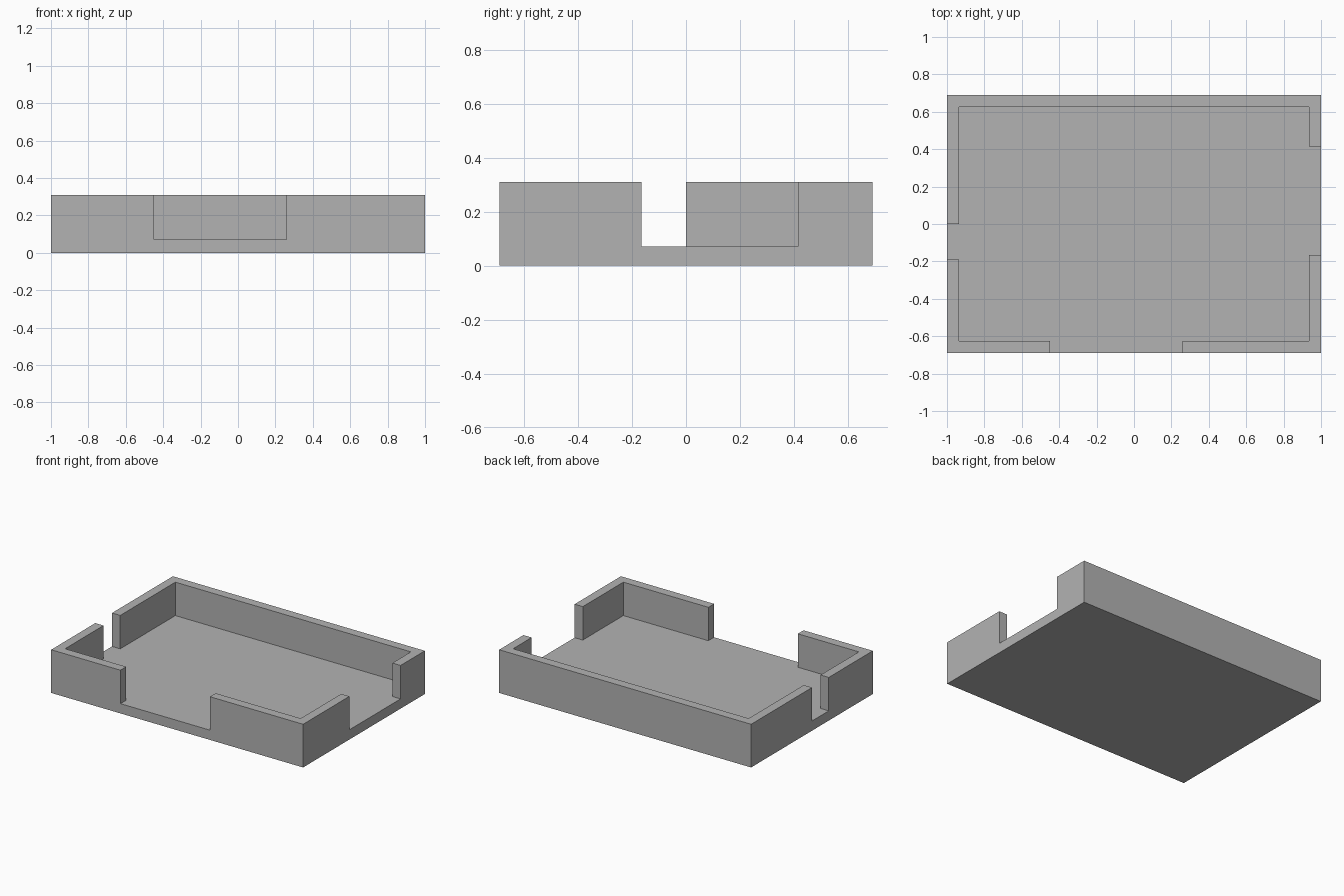
import bpy
import bmesh

cube = bpy.data.objects.get("Cube")
if cube:
    bpy.data.objects.remove(cube, do_unlink=True)

HALF_X, HALF_Y, HEIGHT = 1.0, 0.69, 0.31
FLOOR, WALL = 0.07, 0.065
OVER = 0.1  # how far the cutter reaches past the tray

grey = bpy.data.materials.new("plain grey")
grey.use_nodes = True
colour = (0.45, 0.45, 0.45, 1)
grey.diffuse_color = colour
grey.node_tree.nodes["Principled BSDF"].inputs["Base Color"].default_value = colour


def prism(name, outline, z0, z1):
    """Extrude a counter-clockwise outline from z0 to z1."""
    bm = bmesh.new()
    base = bm.faces.new([bm.verts.new((x, y, z0)) for x, y in outline])
    top = bmesh.ops.extrude_face_region(bm, geom=[base], use_keep_orig=True)["geom"]
    for v in top:
        if isinstance(v, bmesh.types.BMVert):
            v.co.z = z1
    bmesh.ops.recalc_face_normals(bm, faces=bm.faces)
    mesh = bpy.data.meshes.new(name)
    bm.to_mesh(mesh)
    bm.free()
    mesh.materials.append(grey)
    obj = bpy.data.objects.new(name, mesh)
    bpy.context.collection.objects.link(obj)
    return obj


# Solid block for the tray
tray = prism("tray", [(-HALF_X, -HALF_Y), (HALF_X, -HALF_Y),
                      (HALF_X, HALF_Y), (-HALF_X, HALF_Y)], 0, HEIGHT)

# Cavity outline, with a tab for each gap in the front, left and right walls
ix, iy = HALF_X - WALL, HALF_Y - WALL
ox, oy = HALF_X + OVER, HALF_Y + OVER
front, left, right = (-0.45, 0.26), (-0.165, 0.415), (-0.19, 0.0)
outline = [(-ix, -iy),
           (front[0], -iy), (front[0], -oy), (front[1], -oy), (front[1], -iy),
           (ix, -iy),
           (ix, left[0]), (ox, left[0]), (ox, left[1]), (ix, left[1]),
           (ix, iy), (-ix, iy),
           (-ix, right[1]), (-ox, right[1]), (-ox, right[0]), (-ix, right[0])]
cutter = prism("cavity_cutter", outline, FLOOR, HEIGHT + OVER)
cutter.hide_render = True

# Hollow out the tray and its wall gaps
cut = tray.modifiers.new("cavity", 'BOOLEAN')
cut.operation = 'DIFFERENCE'
cut.solver = 'EXACT'
cut.object = cutter
bpy.context.view_layer.objects.active = tray
bpy.ops.object.modifier_apply(modifier=cut.name)
bpy.data.objects.remove(cutter, do_unlink=True)
